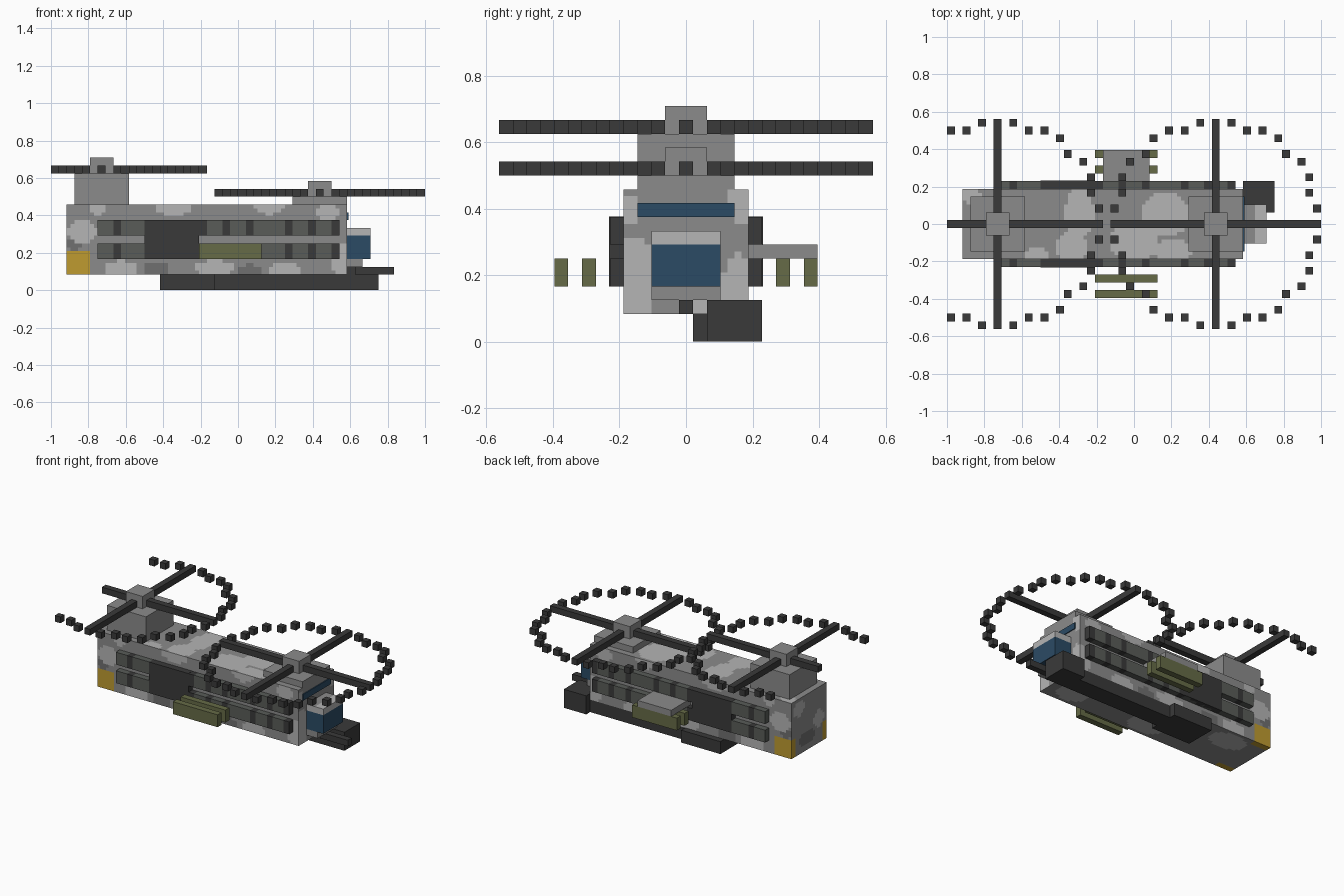
import bpy, bmesh, math
from mathutils import Vector

cube = bpy.data.objects.get("Cube")
if cube:
    bpy.data.objects.remove(cube, do_unlink=True)

U = 1 / 24  # block size: x counts blocks from the tail end, y from the centre, z from the ground


def material(name, rgb):
    m = bpy.data.materials.new(name)
    m.use_nodes = True
    m.diffuse_color = (*rgb, 1)
    bsdf = m.node_tree.nodes["Principled BSDF"]
    bsdf.inputs["Base Color"].default_value = (*rgb, 1)
    bsdf.inputs["Roughness"].default_value = 0.9
    return m


GREY = material("mid grey", (0.26, 0.26, 0.26))
LIGHT = material("light grey", (0.46, 0.46, 0.46))
SHADE = material("deep grey", (0.16, 0.16, 0.16))
BLACK = material("charcoal", (0.042, 0.042, 0.042))
RAIL = material("rail grey", (0.10, 0.107, 0.098))
BLUE = material("glass blue", (0.024, 0.07, 0.13))
OLIVE = material("olive", (0.133, 0.147, 0.063))
YELLOW = material("yellow", (0.52, 0.33, 0.03))


def place(x, y, z):
    return Vector((x * U - 1, y * U, z * U))


def add_box(bm, lo, hi):
    a, b = place(*lo), place(*hi)
    verts = bmesh.ops.create_cube(bm, size=1)["verts"]
    for v in verts:
        v.co = Vector([(a[i] + b[i]) / 2 + v.co[i] * (b[i] - a[i]) for i in range(3)])


def finish(name, bm, mats):
    mesh = bpy.data.meshes.new(name)
    bm.to_mesh(mesh)
    bm.free()
    for m in mats:
        mesh.materials.append(m)
    ob = bpy.data.objects.new(name, mesh)
    bpy.context.collection.objects.link(ob)
    return ob


def box(name, lo, hi, mat):
    bm = bmesh.new()
    add_box(bm, lo, hi)
    return finish(name, bm, [mat])


def painted_box(name, lo, hi, steps, mats, rule):
    """Box cut into a grid per axis; rule(centre in blocks, normal) picks each face colour."""
    bm = bmesh.new()
    add_box(bm, lo, hi)
    for axis, step in enumerate(steps):
        normal = Vector([float(i == axis) for i in range(3)])
        for k in range(1, round((hi[axis] - lo[axis]) / step)):
            spot = list(lo)
            spot[axis] += k * step
            bmesh.ops.bisect_plane(bm, geom=bm.verts[:] + bm.edges[:] + bm.faces[:],
                                   plane_co=place(*spot), plane_no=normal)
    bm.normal_update()
    for f in bm.faces:
        c = f.calc_center_median()
        f.material_index = rule(((c.x + 1) / U, c.y / U, c.z / U), f.normal)
    return finish(name, bm, mats)


# Camouflage patches as ellipses (u, v, radius u, radius v, colour index) on each face
SIDE = [(4, 7.4, 1.8, 1.5, 1), (6, 10.4, 1.2, 0.8, 1), (15.7, 10.6, 2.2, 1.1, 1),
        (28, 10.8, 1.8, 1.1, 1), (35.5, 10, 1.6, 1.2, 1), (9, 2.6, 2.2, 1.2, 1),
        (21, 2.8, 2.6, 1.0, 1), (30, 2.4, 2.2, 1.3, 1), (37.3, 4, 1.3, 2.2, 1),
        (13.5, 2.6, 1.7, 1.1, 2), (25.5, 2.4, 1.5, 0.9, 2), (3, 6, 1.2, 0.8, 2)]
TOP = [(17, 1.5, 1.9, 3.2, 1), (16, -3, 2.2, 2.0, 1), (24, -2.4, 3.2, 2.4, 1),
       (28, 1.2, 3.2, 2.8, 1), (29, -3.4, 2.4, 1.5, 1), (11.5, -4, 1.4, 1.1, 1),
       (3, 3.8, 1.3, 1.2, 1)]
BOTTOM = [(20, -2, 3, 2.2, 1), (34, -2, 2.5, 2, 1), (8, 2, 3, 2, 1)]
NOSE_END = [(-3.6, 4.5, 1.4, 3.2, 1), (3.8, 4, 1.2, 2.4, 1), (3.9, 10, 1.1, 1.4, 1),
            (1.6, 2.6, 1.6, 0.9, 1), (-4, 9.6, 0.9, 1.0, 1)]
TAIL_END = [(2.6, 9.4, 1.6, 1.2, 1), (-2.5, 6, 1.4, 1.4, 1), (0.5, 4, 1.8, 1.2, 2)]


def camouflage(c, n):
    x, y, z = c
    if x < 5 and z < 5 and abs(y) > 3.5 and n.z < 0.5:
        return 3  # yellow tail corners
    if abs(n.y) > 0.5:
        u, v, patches = x, z, SIDE
    elif abs(n.z) > 0.5:
        u, v, patches = x, y, (TOP if n.z > 0 else BOTTOM)
    else:
        u, v, patches = y, z, (NOSE_END if n.x > 0 else TAIL_END)
    for pu, pv, ru, rv, colour in patches:
        if ((u - pu) / ru) ** 2 + ((v - pv) / rv) ** 2 < 1:
            return colour
    return 0


# Fuselage and nose
painted_box("fuselage", (2, -4.5, 2), (38, 4.5, 11), (0.5, 0.5, 0.5),
            [GREY, LIGHT, SHADE, YELLOW], camouflage)
box("windscreen", (38, -3.5, 9), (38.15, 3.5, 10), BLUE)
box("nose_glass", (38, -2.5, 4), (41, 2.5, 7), BLUE)
painted_box("nose_roof", (38, -2.5, 7), (41, 2.5, 8), (0.5, 5, 1), [GREY, LIGHT],
            lambda c, n: int(c[0] > 39.5 or n.z < 0.5))
box("chin", (38, -2.5, 3), (40, 2.5, 4), GREY)
box("nose_gun", (39, -0.5, 2), (44, 0.5, 3), BLACK)

# Offset gear under the belly
box("belly_rear_block", (14, 0.5, 0), (21, 5.5, 2), BLACK)
box("belly_beam", (21, 1.5, 0), (38, 4.5, 2), BLACK)
box("belly_front_block", (38, 1.5, 0), (42, 5.5, 3), BLACK)

# Side rails, doors and stores on both sides
BANDS = (8, 12, 19, 22, 25, 30, 33, 36)
for side, s in (("right", -1), ("left", 1)):
    def span(near, far):
        return sorted((s * near, s * far))
    y0, y1 = span(4.5, 5.5)
    for level, z in (("lower", 4), ("upper", 7)):
        painted_box(f"{side}_{level}_rail", (6, y0, z), (37, y1, z + 2), (1, 1, 2),
                    [RAIL, BLACK], lambda c, n: int(math.floor(c[0] - n.x * 0.1) in BANDS))
    y0, y1 = span(4.5, 5.55)
    box(f"{side}_door", (12, y0, 4), (19, y1, 9.03), BLACK)
    for which, near in (("inner", 6.5), ("outer", 8.5)):
        y0, y1 = span(near, near + 1)
        box(f"{side}_{which}_tank", (19, y0, 4), (27, y1, 6), OLIVE)
box("stub_wing", (20, 4.5, 6), (26, 9.5, 7), GREY)

# Rotors: pylon, hub, crossed blades and a ring of blocks marking the tips
for name, cx, z in (("rear", 6, 15), ("front", 34, 12)):
    mid = cx + 0.5
    box(f"{name}_pylon", (mid - 3.5, -3.5, 11), (mid + 3.5, 3.5, z), GREY)
    box(f"{name}_hub", (mid - 1.5, -1.5, z), (mid + 1.5, 1.5, z + 2), GREY)
    bm = bmesh.new()
    add_box(bm, (max(0, cx - 13), -0.5, z), (cx + 14, 0.5, z + 1))
    add_box(bm, (cx, -13.5, z), (cx + 1, 13.5, z + 1))
    finish(f"{name}_blades", bm, [BLACK])
    bm = bmesh.new()
    for k in range(40):
        a = math.radians(9 * k)
        x, y = cx + round(13 * math.cos(a)), round(13 * math.sin(a))
        if k % 10 and x >= 0:
            add_box(bm, (x, y - 0.5, z), (x + 1, y + 0.5, z + 1))
    finish(f"{name}_tip_ring", bm, [BLACK])
